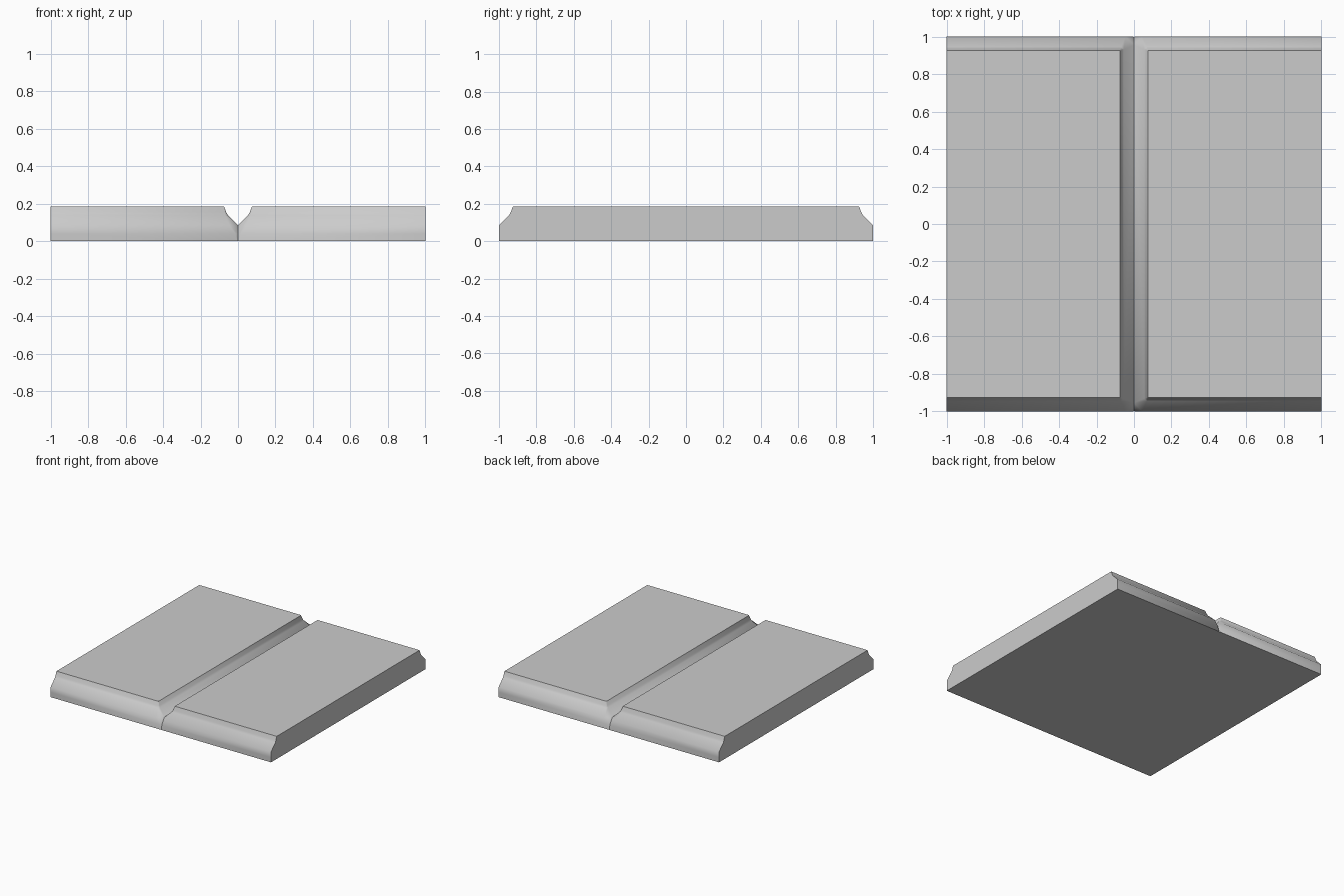
import bpy, bmesh, math

if "Cube" in bpy.data.objects:
    bpy.data.objects.remove(bpy.data.objects["Cube"])

# Edge profile of one plank: (inset from border, height, corner cut at the groove)
RINGS = [(0.0, 0.0, 0.003), (0.0, 0.04, 0.015), (0.0, 0.085, 0.045),
         (0.055, 0.14, 0.014), (0.063, 0.155, 0.008), (0.074, 0.185, 0.003)]


def ring(bm, inset, z, cut):
    y = 1 - inset
    pts = [(1, -y), (1, y), (inset + cut, y), (inset, y - cut),
           (inset, -y + cut), (inset + cut, -y)]
    return [bm.verts.new((px, py, z)) for px, py in pts]


# Right-hand plank lofted from its rings
bm = bmesh.new()
loops = [ring(bm, *r) for r in RINGS]
n = len(loops[0])
for a, b in zip(loops, loops[1:]):
    for i in range(n):
        j = (i + 1) % n
        bm.faces.new((a[i], a[j], b[j], b[i]))
bm.faces.new(loops[-1])
bm.faces.new(loops[0][::-1])

# Drop the hidden seam wall so both planks join under the groove
seam = [f for f in bm.faces if all(abs(v.co.x) < 1e-5 for v in f.verts)]
bmesh.ops.delete(bm, geom=seam, context='FACES')
bmesh.ops.recalc_face_normals(bm, faces=bm.faces)

mesh = bpy.data.meshes.new("floor_planks")
bm.to_mesh(mesh)
bm.free()
planks = bpy.data.objects.new("floor_planks", mesh)
bpy.context.collection.objects.link(planks)

# Left-hand plank by mirroring
mirror = planks.modifiers.new("mirror", 'MIRROR')
mirror.use_axis[0] = True
mirror.merge_threshold = 0.0005

bpy.context.view_layer.objects.active = planks
planks.select_set(True)
bpy.ops.object.modifier_apply(modifier=mirror.name)
bpy.ops.object.shade_smooth_by_angle(angle=math.radians(50))
